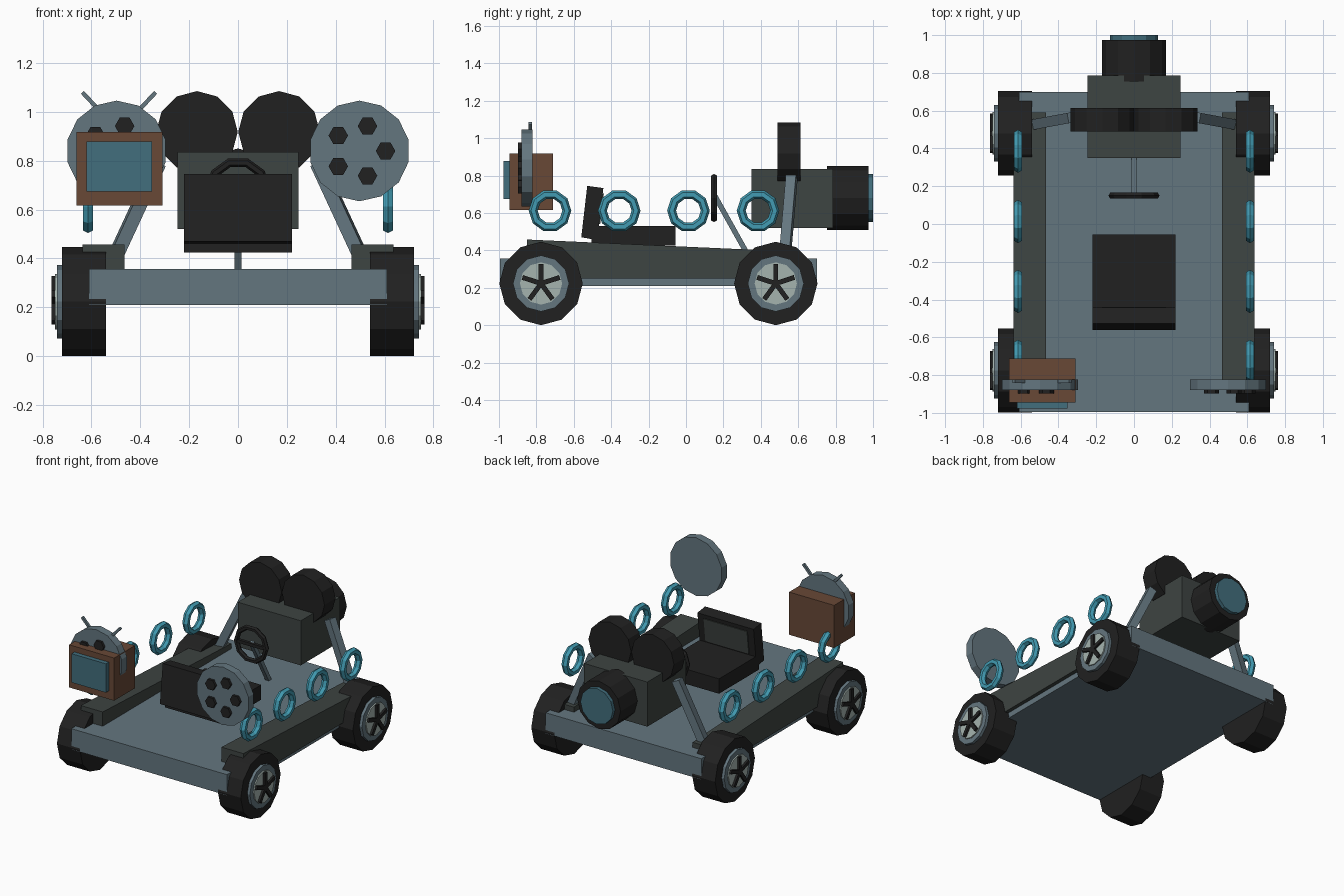
import bpy, bmesh, math
from mathutils import Vector, Matrix

if "Cube" in bpy.data.objects:
    bpy.data.objects.remove(bpy.data.objects["Cube"])


def mat(name, rgb):
    m = bpy.data.materials.new(name)
    m.diffuse_color = (*rgb, 1)
    m.use_nodes = True
    m.node_tree.nodes["Principled BSDF"].inputs["Base Color"].default_value = m.diffuse_color
    return m


STEEL = mat("blue grey steel", (.127, .181, .212))
BLACK = mat("black rubber", (.015, .015, .015))
DARK = mat("dark green grey", (.048, .058, .054))
TEAL = mat("teal", (.054, .328, .445))
BROWN = mat("wood brown", (.138, .065, .037))
GLASS = mat("blue glass", (.054, .156, .205))
LIGHT = mat("pale hub grey", (.376, .456, .429))


def finish(bm, name, m):
    bmesh.ops.recalc_face_normals(bm, faces=bm.faces)
    me = bpy.data.meshes.new(name)
    bm.to_mesh(me)
    bm.free()
    me.materials.append(m)
    ob = bpy.data.objects.new(name, me)
    bpy.context.collection.objects.link(ob)
    return ob


def prism(name, pts, a, b, axis, m):
    """Extrude a 2D profile from a to b: axis x takes (y,z), axis y takes (x,z)."""
    bm = bmesh.new()
    put = (lambda p, t: (t, p[0], p[1])) if axis == 'x' else (lambda p, t: (p[0], t, p[1]))
    r0 = [bm.verts.new(put(p, a)) for p in pts]
    r1 = [bm.verts.new(put(p, b)) for p in pts]
    bm.faces.new(r0)
    bm.faces.new(r1)
    n = len(pts)
    for i in range(n):
        j = (i + 1) % n
        bm.faces.new((r0[i], r0[j], r1[j], r1[i]))
    return finish(bm, name, m)


def ngon(u, v, r, n=12, start=0.0):
    return [(u + r * math.cos(start + math.tau * i / n),
             v + r * math.sin(start + math.tau * i / n)) for i in range(n)]


def box(name, x0, x1, y0, y1, z0, z1, m):
    return prism(name, [(y0, z0), (y1, z0), (y1, z1), (y0, z1)], x0, x1, 'x', m)


def bar(name, p, q, w, m):
    """Square bar between two points."""
    p, q = Vector(p), Vector(q)
    d = q - p
    bm = bmesh.new()
    bmesh.ops.create_cube(bm, size=1)
    M = (Matrix.Translation((p + q) / 2) @ d.to_track_quat('Z', 'X').to_matrix().to_4x4()
         @ Matrix.Diagonal((w, w, d.length, 1)))
    bmesh.ops.transform(bm, matrix=M, verts=bm.verts)
    return finish(bm, name, m)


def torus(name, c, R, r, axis, m, n=10, k=6):
    """Low-poly ring whose hole points along axis."""
    bm = bmesh.new()
    rows = []
    for i in range(n):
        a = math.tau * i / n
        row = []
        for j in range(k):
            t = math.tau * j / k
            d, h = R + r * math.cos(t), r * math.sin(t)
            u, v = d * math.cos(a), d * math.sin(a)
            o = (h, u, v) if axis == 'x' else (u, h, v)
            row.append(bm.verts.new(Vector(c) + Vector(o)))
        rows.append(row)
    for i in range(n):
        for j in range(k):
            A, B = rows[i], rows[(i + 1) % n]
            bm.faces.new((A[j], B[j], B[(j + 1) % k], A[(j + 1) % k]))
    return finish(bm, name, m)


# Chassis
box("chassis", -.61, .61, -.995, .70, .21, .357, STEEL)

for s, side in ((-1, "left"), (1, "right")):
    # Sloping side pods
    prism(f"side_pod_{side}", [(-.85, .25), (.59, .25), (.59, .393), (-.85, .458)],
          s * .465, s * .637, 'x', DARK)
    # Wheels: tyre, rim, pale hub and five spokes
    for y, end in ((-.775, "front"), (.48, "back")):
        tag = f"{end}_{side}"
        z = .223
        prism(f"tyre_{tag}", ngon(y, z, .223), s * .54, s * .72, 'x', BLACK)
        prism(f"rim_{tag}", ngon(y, z, .15), s * .70, s * .74, 'x', STEEL)
        prism(f"hub_{tag}", ngon(y, z, .113), s * .72, s * .748, 'x', LIGHT)
        for k in range(5):
            a = math.pi / 2 + math.tau * k / 5
            c, n = math.cos(a), math.sin(a)
            w, L = .013, .105
            pts = [(y - w * n, z + w * c), (y + w * n, z - w * c),
                   (y + L * c + w * n, z + L * n - w * c),
                   (y + L * c - w * n, z + L * n + w * c)]
            prism(f"spoke_{tag}_{k}", pts, s * .73, s * .763, 'x', BLACK)
    # Floating rings along the sides
    for k, y in enumerate((-.727, -.357, .013, .385)):
        torus(f"side_ring_{side}_{k}", (s * .614, y, .612), .09, .024, 'x', TEAL)
    # Film reel at the front, with five dark holes on its face
    prism(f"front_reel_{side}", ngon(s * .497, .84, .206, 14, math.pi / 2),
          -.88, -.822, 'y', STEEL)
    for k in range(5):
        a = math.tau * k / 5
        prism(f"reel_hole_{side}_{k}",
              ngon(s * .497 + .107 * math.cos(a), .84 + .107 * math.sin(a), .04, 6),
              -.898, -.87, 'y', BLACK)
    # Projector struts and top reels
    bar(f"strut_{side}", (s * .515, .53, .38), (s * .325, .565, .79), .055, STEEL)
    prism(f"projector_reel_{side}", ngon(s * .168, .918, .167), .49, .613, 'y', BLACK)
    # Television antenna
    bar(f"antenna_{side}", (-.487, -.833, .92), (-.487 + s * .15, -.833, 1.08), .017, STEEL)

# Projector body and lens
box("projector_body", -.247, .247, .35, .786, .52, .836, DARK)
prism("lens_barrel", ngon(0, .68, .17), .755, .975, 'y', BLACK)
prism("lens_glass", ngon(0, .68, .127), .95, 1.0, 'y', GLASS)

# Television
box("television", -.662, -.309, -.945, -.712, .616, .918, BROWN)
box("television_screen", -.62, -.351, -.977, -.93, .674, .878, GLASS)

# Seat with tilted backrest and inset pad
box("seat_cushion", -.22, .22, -.505, -.055, .425, .53, BLACK)
prism("seat_back", [(-.56, .47), (-.475, .455), (-.442, .733), (-.528, .745)],
      -.22, .22, 'x', BLACK)
prism("seat_pad", [(-.472, .54), (-.459, .54), (-.439, .705), (-.452, .705)],
      -.17, .17, 'x', DARK)

# Steering wheel and column
torus("steering_wheel", (0, .15, .68), .117, .018, 'y', BLACK)
bar("steering_crossbar", (-.11, .15, .68), (.11, .15, .68), .022, BLACK)
bar("steering_column", (0, .155, .69), (0, .345, .35), .028, STEEL)
